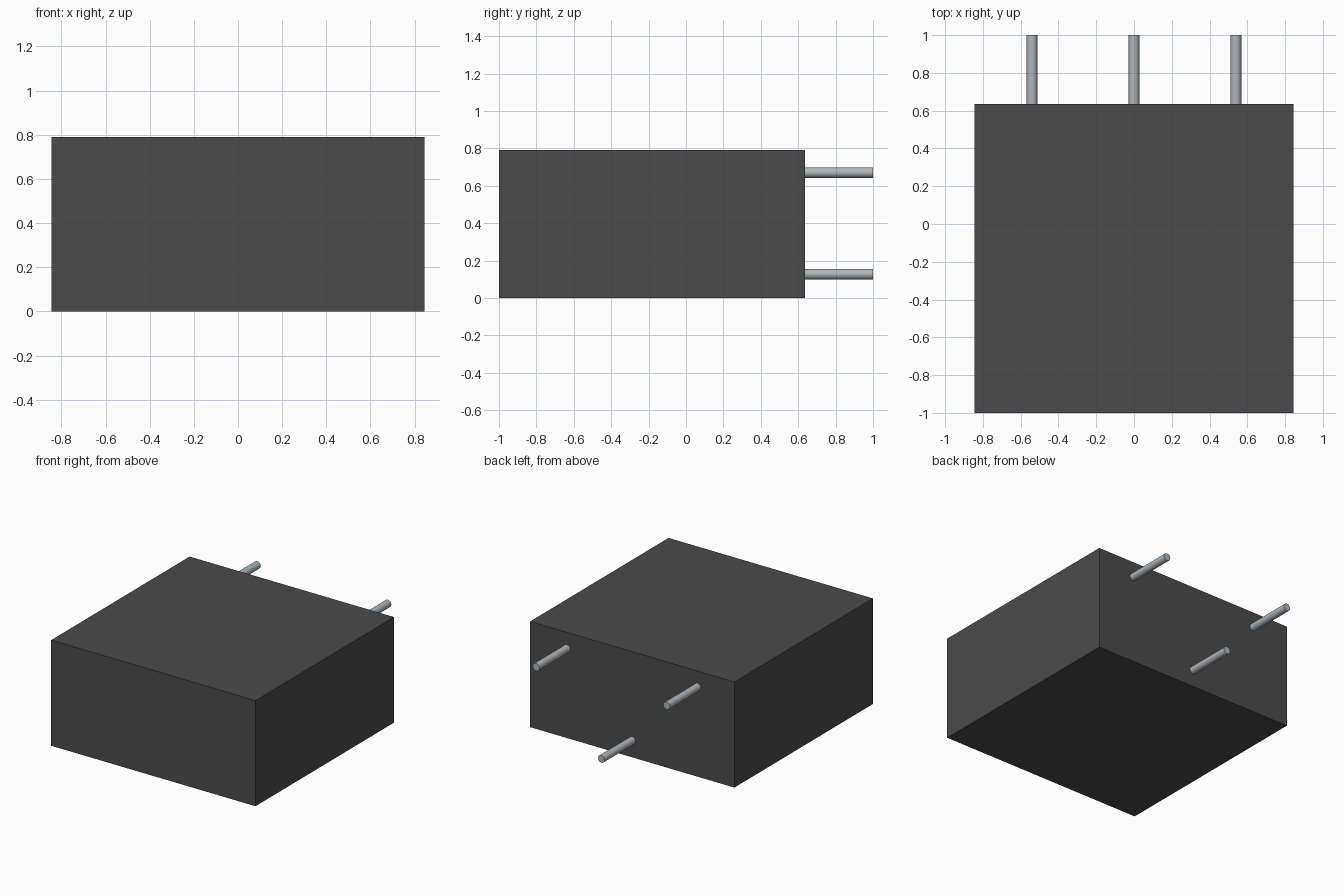
import bpy
import math

cube = bpy.data.objects.get("Cube")
if cube:
    bpy.data.objects.remove(cube, do_unlink=True)


def make_material(name, rgb):
    mat = bpy.data.materials.new(name)
    mat.use_nodes = True
    color = (*rgb, 1.0)
    mat.diffuse_color = color
    mat.node_tree.nodes["Principled BSDF"].inputs["Base Color"].default_value = color
    return mat


dark_grey = make_material("dark_grey", (0.07, 0.07, 0.07))
steel = make_material("steel", (0.42, 0.48, 0.52))

# Main box housing
WIDTH, HEIGHT = 1.69, 0.79
FRONT, BACK, PIN_END = -1.0, 0.635, 1.0
bpy.ops.mesh.primitive_cube_add(size=1, location=(0, (FRONT + BACK) / 2, HEIGHT / 2))
housing = bpy.context.object
housing.name = "housing"
housing.scale = (WIDTH, BACK - FRONT, HEIGHT)
bpy.ops.object.transform_apply(location=False, rotation=False, scale=True)
housing.data.materials.append(dark_grey)


# Round pins sticking out of the back
def add_pin(name, x, z):
    bpy.ops.mesh.primitive_cylinder_add(
        vertices=32, radius=0.028, depth=PIN_END - BACK,
        location=(x, (BACK + PIN_END) / 2, z), rotation=(math.pi / 2, 0, 0))
    pin = bpy.context.object
    pin.name = name
    pin.data.materials.append(steel)
    bpy.ops.object.shade_smooth_by_angle(angle=math.radians(30))


for pin_name, px, pz in (("upper_left_pin", 0.54, 0.67),
                         ("upper_right_pin", -0.54, 0.67),
                         ("lower_pin", 0.0, 0.127)):
    add_pin(pin_name, px, pz)
